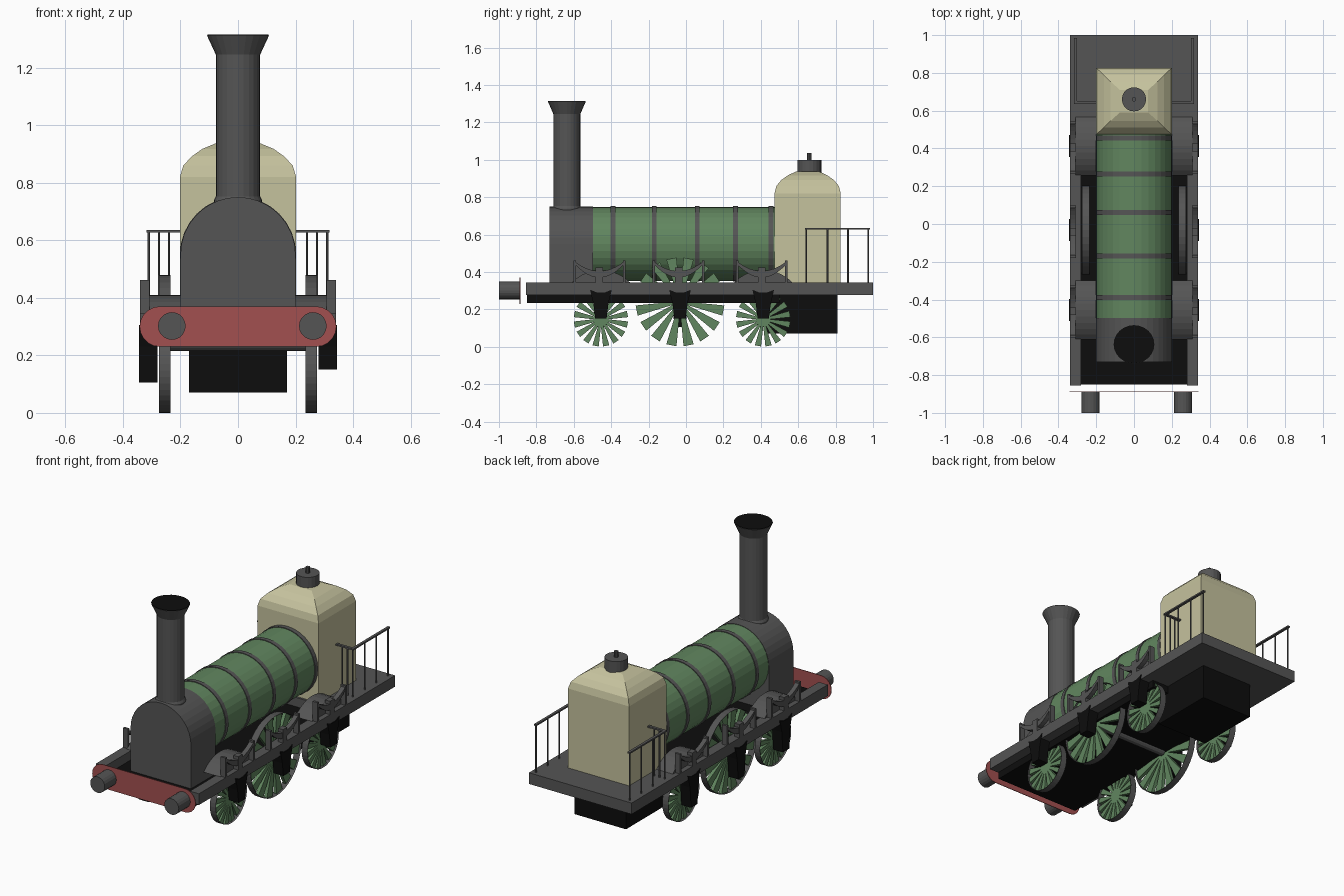
import bpy, bmesh
from math import sin, cos, pi, radians
from mathutils import Matrix, Vector

cube = bpy.data.objects.get("Cube")
if cube:
    bpy.data.objects.remove(cube)


def material(name, r, g, b):
    m = bpy.data.materials.new(name)
    m.use_nodes = True
    m.diffuse_color = (r, g, b, 1)
    bsdf = next(n for n in m.node_tree.nodes if n.type == "BSDF_PRINCIPLED")
    bsdf.inputs["Base Color"].default_value = (r, g, b, 1)
    return m


GREY = material("dark grey", 0.09, 0.09, 0.09)
BLACK = material("black", 0.004, 0.004, 0.004)
GREEN = material("boiler green", 0.12, 0.24, 0.115)
CREAM = material("cream", 0.56, 0.54, 0.34)
RED = material("beam red", 0.36, 0.08, 0.08)


def finish(name, bm, mat):
    bmesh.ops.recalc_face_normals(bm, faces=bm.faces)
    mesh = bpy.data.meshes.new(name)
    bm.to_mesh(mesh)
    bm.free()
    mesh.materials.append(mat)
    ob = bpy.data.objects.new(name, mesh)
    bpy.context.collection.objects.link(ob)
    return ob


def box(name, mat, x, y, z):
    """Box from (min, max) ranges."""
    bm = bmesh.new()
    bmesh.ops.create_cube(bm, size=1)
    for v in bm.verts:
        for i, (lo, hi) in enumerate((x, y, z)):
            v.co[i] = lo + (v.co[i] + 0.5) * (hi - lo)
    return finish(name, bm, mat)


def prism(name, mat, axis, profile, lo, hi):
    """Extrude an outline along X (outline y,z) or Y (outline x,z)."""
    bm = bmesh.new()
    place = (lambda a, b, d: (d, a, b)) if axis == "X" else (lambda a, b, d: (a, d, b))
    face = bm.faces.new([bm.verts.new(place(a, b, lo)) for a, b in profile])
    ext = bmesh.ops.extrude_face_region(bm, geom=[face])
    moved = [g for g in ext["geom"] if isinstance(g, bmesh.types.BMVert)]
    bmesh.ops.translate(bm, verts=moved, vec=place(0, 0, hi - lo))
    return finish(name, bm, mat)


def rod(name, mat, start, end, radius, sides=8, caps=True):
    a, b = Vector(start), Vector(end)
    turn = (b - a).to_track_quat("Z", "Y").to_matrix().to_4x4()
    bm = bmesh.new()
    bmesh.ops.create_cone(bm, cap_ends=caps, segments=sides, radius1=radius, radius2=radius,
                          depth=(b - a).length, matrix=Matrix.Translation((a + b) / 2) @ turn)
    return finish(name, bm, mat)


def rings(name, mat, loops):
    """Skin a stack of equal-length vertex loops and cap both ends."""
    bm = bmesh.new()
    rows = [[bm.verts.new(p) for p in loop] for loop in loops]
    n = len(rows[0])
    for low, up in zip(rows, rows[1:]):
        for i in range(n):
            bm.faces.new((low[i], low[(i + 1) % n], up[(i + 1) % n], up[i]))
    bm.faces.new(rows[0])
    bm.faces.new(rows[-1])
    return finish(name, bm, mat)


def arc(cx, cz, r, start, stop, n):
    angles = [radians(start + (stop - start) * i / n) for i in range(n + 1)]
    return [(cx + r * cos(t), cz + r * sin(t)) for t in angles]


# Running gear frame and deck
box("floor", BLACK, (-0.28, 0.28), (-0.85, 0.5), (0.235, 0.29))
box("ash_pan", BLACK, (-0.17, 0.17), (0.42, 0.81), (0.07, 0.28))
box("rear_deck", GREY, (-0.34, 0.34), (0.46, 1.0), (0.278, 0.345))
for side, s in (("left", 1), ("right", -1)):
    box(side + "_side_rail", GREY, sorted((s * 0.28, s * 0.34)), (-0.855, 0.46), (0.278, 0.345))

# Boiler and bands
rod("boiler", GREEN, (0, -0.5, 0.55), (0, 0.48, 0.55), 0.198, 32)
for y in (-0.39, -0.17, 0.06, 0.265, 0.455):
    rod("boiler_band", GREY, (0, y - 0.013, 0.55), (0, y + 0.013, 0.55), 0.202, 32)

# Arched smokebox
arch = [(-0.2, 0.28), (0.2, 0.28)] + arc(0, 0.55, 0.2, 0, 180, 18)
prism("smokebox", GREY, "Y", arch, -0.73, -0.498)

# Chimney, slightly oval, with flared mouth
def oval(r, z):
    return [(r * cos(2 * pi * i / 24), -0.637 + 0.94 * r * sin(2 * pi * i / 24), z) for i in range(24)]

rings("chimney", GREY, [oval(0.084, 0.7), oval(0.084, 0.74), oval(0.077, 0.752),
                        oval(0.077, 1.245), oval(0.108, 1.312)])
rings("chimney_opening", BLACK, [oval(0.106, 1.311), oval(0.106, 1.315)])

# Firebox with domed square roof
def square(hx, hy, z):
    return [(sx * hx, 0.65 + sy * hy, z) for sx, sy in ((-1, -1), (1, -1), (1, 1), (-1, 1))]

rings("firebox", CREAM, [square(0.202, 0.177, 0.34), square(0.202, 0.177, 0.82),
                         square(0.19, 0.167, 0.86), square(0.16, 0.14, 0.892),
                         square(0.125, 0.105, 0.917), square(0.075, 0.06, 0.938)])
rod("roof_cap", GREY, (0, 0.66, 0.92), (0, 0.66, 1.0), 0.064, 20)
rod("roof_knob", GREY, (0, 0.66, 1.0), (0, 0.66, 1.035), 0.012, 10)

# Front beam and buffers
beam = arc(0.272, 0.3, 0.07, -90, 90, 10) + arc(-0.272, 0.3, 0.07, 90, 270, 10)
prism("front_beam", RED, "Y", beam, -0.89, -0.886)
for x in (-0.23, 0.26):
    rod("buffer", GREY, (x, -1.0, 0.302), (x, -0.89, 0.302), 0.048, 20)


# Wheels: open tyre band with wedge spokes
def wheel(name, s, y, r):
    x0, x1 = s * 0.235, s * 0.275
    rod(name + "_tyre", GREY, (x0, y, r), (x1, y, r), r, 40, caps=False)
    bm = bmesh.new()
    for i in range(16):
        t = 2 * pi * (i + 0.5) / 16
        out, across = Vector((0, cos(t), sin(t))), Vector((0, -sin(t), cos(t)))
        corners = [out * d + across * w for d, w in
                   ((0, -0.004), (r * 0.985, -r * 0.115), (r * 0.985, r * 0.115), (0, 0.004))]
        near, far = [[bm.verts.new(c + Vector((x, y, r))) for c in corners]
                     for x in (s * 0.245, s * 0.265)]
        bm.faces.new(near)
        bm.faces.new(far[::-1])
        for k in range(4):
            bm.faces.new((near[k], far[k], far[k - 3], near[k - 3]))
    finish(name + "_spokes", bm, GREEN)


# Wheel stations: wheel, axle guard, leaf spring, fender
for station, y, r in (("front", -0.455, 0.147), ("middle", -0.032, 0.24), ("rear", 0.413, 0.147)):
    for side, s in (("left", 1), ("right", -1)):
        name = side + "_" + station
        wheel(name + "_wheel", s, y, r)

        low = 0.15 if s > 0 else 0.105
        guard = [(y + a, z) for a, z in ((-0.03, low), (0.03, low), (0.04, 0.23), (0.058, 0.305),
                                         (0.02, 0.29), (-0.02, 0.29), (-0.058, 0.305), (-0.04, 0.23))]
        prism(name + "_axle_guard", BLACK, "X", guard, s * 0.28, s * 0.344)

        c = y - 0.008
        top = [(c + 0.13 * t / 6, 0.405 + 0.05 * (t / 6) ** 2) for t in range(-6, 7)]
        bottom = [(c + 0.13 * t / 6, 0.37 + 0.07 * (t / 6) ** 2) for t in range(6, -7, -1)]
        prism(name + "_leaf_spring", GREY, "X", top + bottom, s * 0.31, s * 0.338)
        xs = sorted((s * 0.307, s * 0.34))
        for end in (-0.132, 0.132):
            box(name + "_spring_hanger", GREY, xs, (c + end - 0.007, c + end + 0.007), (0.34, 0.462))
        box(name + "_spring_buckle", GREY, xs, (c - 0.02, c + 0.02), (0.34, 0.425))

        if station != "middle":
            hump = arc(y, 0.193, 0.217, 44, 136, 10)
            prism(name + "_fender", GREY, "X", hump, s * 0.2, s * 0.31)
rod("middle_axle", GREY, (-0.235, -0.032, 0.24), (0.235, -0.032, 0.24), 0.025, 12)

# Rear hand rails with a short return to the firebox
for side, s in (("left", 1), ("right", -1)):
    box(side + "_hand_rail", GREY, sorted((s * 0.302, s * 0.318)), (0.635, 0.985), (0.627, 0.636))
    box(side + "_return_rail", GREY, sorted((s * 0.2, s * 0.318)), (0.635, 0.651), (0.627, 0.636))
    spots = [(0.31, y) for y in (0.643, 0.757, 0.866, 0.975)] + [(0.275, 0.643), (0.24, 0.643)]
    for x, y in spots:
        rod(side + "_rail_post", GREY, (s * x, y, 0.34), (s * x, y, 0.63), 0.0045, 6)
